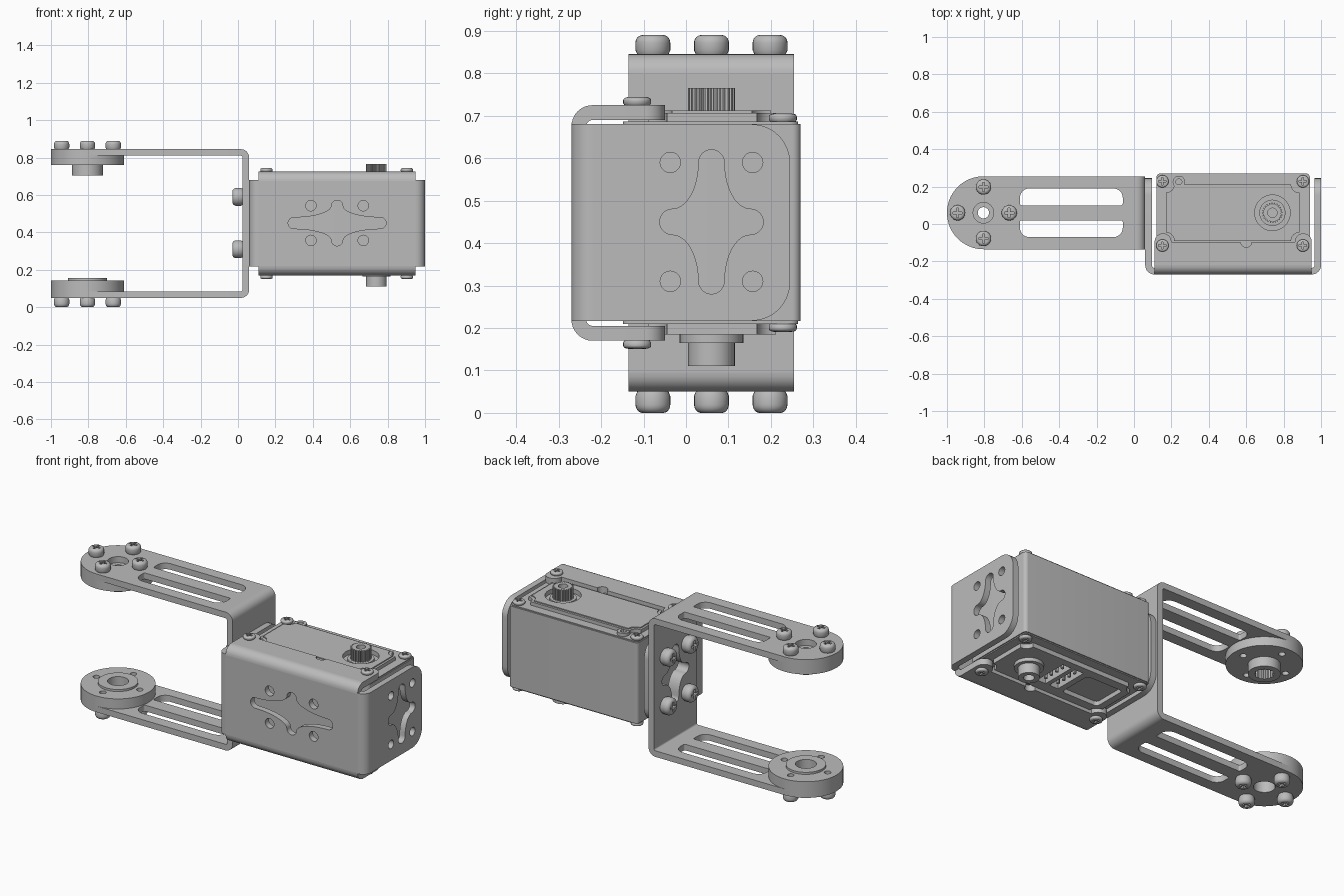
import bpy, bmesh
from math import sin, cos, pi, radians
from mathutils import Matrix, Vector

cube = bpy.data.objects.get("Cube")
if cube:
    bpy.data.objects.remove(cube)

grey = bpy.data.materials.new("metal_grey")
grey.use_nodes = True
grey.diffuse_color = (0.5, 0.5, 0.5, 1)
grey.node_tree.nodes["Principled BSDF"].inputs["Base Color"].default_value = (0.5, 0.5, 0.5, 1)

CY, CZ = 0.06, 0.45      # shared centre lines
HORN_X, GEAR_X = -0.805, 0.74
T = 0.035                # sheet thickness
AXES = {"x": ((0, 1, 0), (0, 0, 1), (1, 0, 0)),
        "y": ((1, 0, 0), (0, 0, 1), (0, 1, 0)),
        "z": ((1, 0, 0), (0, 1, 0), (0, 0, 1))}


# ---- outline helpers
def arc(cx, cy, r, a0, a1, n=8):
    return [(cx + r * cos(radians(a0 + (a1 - a0) * i / n)),
             cy + r * sin(radians(a0 + (a1 - a0) * i / n))) for i in range(n + 1)]


def circle(cx, cy, r, n=32):
    return arc(cx, cy, r, 0, 360, n)[:-1]


def rrect(x0, y0, x1, y1, r_tr, r_tl, r_bl, r_br):
    pts = []
    for x, y, sx, sy, r, a in ((x1, y1, -1, -1, r_tr, 0), (x0, y1, 1, -1, r_tl, 90),
                               (x0, y0, 1, 1, r_bl, 180), (x1, y0, -1, 1, r_br, 270)):
        pts += arc(x + sx * r, y + sy * r, r, a, a + 90) if r else [(x, y)]
    return pts


def star_slot(cx, cy, a, b, r=0.03):
    """Four-armed opening with round tips and concave sides."""
    q = arc(a - r, 0, r, 0, 90, 6)
    for i in range(1, 10):
        t = radians(90) * i / 10
        q.append((a - r - (a - 2 * r) * sin(t), b - r - (b - 2 * r) * cos(t)))
    q += arc(0, b - r, r, 0, 90, 6)
    half = q + [(-x, y) for x, y in reversed(q[:-1])]
    full = half + [(x, -y) for x, y in reversed(half[1:-1])]
    return [(cx + x, cy + y) for x, y in full]


def ring_of_holes(cx, cy, dist, r):
    return [circle(cx + dist * dx, cy + dist * dy, r, 16)
            for dx, dy in ((1, 0), (0, 1), (-1, 0), (0, -1))]


# ---- solid helpers
def finish(name, mesh):
    mesh.name = name
    mesh.materials.clear()
    mesh.materials.append(grey)
    mesh.shade_smooth()
    mesh.set_sharp_from_angle(angle=radians(30))


def place(name, mesh, matrix=Matrix()):
    ob = bpy.data.objects.new(name, mesh)
    ob.matrix_world = matrix
    bpy.context.collection.objects.link(ob)
    return ob


def baked(ob):
    bpy.context.view_layer.update()
    dg = bpy.context.evaluated_depsgraph_get()
    return bpy.data.meshes.new_from_object(ob.evaluated_get(dg))


def prism(name, loops, lo, hi, axis="z"):
    """Extrude an outline (first loop) with holes (other loops) along an axis."""
    cu = bpy.data.curves.new(name, "CURVE")
    cu.dimensions, cu.fill_mode, cu.extrude = "2D", "BOTH", (hi - lo) / 2
    for pts in loops:
        sp = cu.splines.new("POLY")
        sp.points.add(len(pts) - 1)
        for p, (u, v) in zip(sp.points, pts):
            p.co = (u, v, 0, 1)
        sp.use_cyclic_u = True
    temp = place(name + "_temp", cu)
    mesh = baked(temp)
    bpy.data.objects.remove(temp)
    m = Matrix(AXES[axis]).transposed().to_4x4()
    m.translation = Vector(AXES[axis][2]) * (lo + hi) / 2
    bm = bmesh.new()
    bm.from_mesh(mesh)
    bm.transform(m)
    bmesh.ops.remove_doubles(bm, verts=bm.verts, dist=1e-5)
    bmesh.ops.recalc_face_normals(bm, faces=bm.faces)
    bm.to_mesh(mesh)
    bm.free()
    finish(name, mesh)
    return place(name, mesh)


def bend(name, cx, cy, r, a0, lo, hi, axis):
    loop = arc(cx, cy, r, a0, a0 + 90) + arc(cx, cy, r - T, a0 + 90, a0)
    prism(name, [loop], lo, hi, axis)


# ---- screw head shared by all screws: domed, with a cross recess
def make_screw():
    bm = bmesh.new()
    prof = [(0, 0), (0.9, 0), (1, 0.2)] + arc(0.6, 0.6, 0.4, 0, 90, 6) + [(0, 1)]
    vs = [bm.verts.new((x, 0, z)) for x, z in prof]
    es = [bm.edges.new(p) for p in zip(vs, vs[1:])]
    bmesh.ops.spin(bm, geom=vs + es, cent=(0, 0, 0), axis=(0, 0, 1), angle=2 * pi, steps=28)
    bmesh.ops.remove_doubles(bm, verts=bm.verts, dist=1e-4)
    bmesh.ops.recalc_face_normals(bm, faces=bm.faces)
    mesh = bpy.data.meshes.new("screw_blank")
    bm.to_mesh(mesh)
    bm.free()
    blank = place("screw_blank", mesh)
    a, b = 0.6, 0.13
    plus = [(a, -b), (a, b), (b, b), (b, a), (-b, a), (-b, b),
            (-a, b), (-a, -b), (-b, -b), (-b, -a), (b, -a), (b, -b)]
    cutter = prism("recess_cutter", [plus], 0.45, 1.3)
    cutter.hide_render = True
    mod = blank.modifiers.new("recess", "BOOLEAN")
    mod.operation, mod.object, mod.solver = "DIFFERENCE", cutter, "EXACT"
    out = baked(blank)
    bpy.data.objects.remove(blank)
    bpy.data.objects.remove(cutter)
    finish("screw", out)
    return out


SCREW = make_screw()


def screw(name, loc, r, h, direction=(0, 0, 1)):
    rot = Vector(direction).to_track_quat("Z", "Y").to_matrix().to_4x4()
    place(name, SCREW, Matrix.Translation(loc) @ rot @ Matrix.Diagonal((r, r, h, 1)))


# ---- long U bracket: two slotted arms, bends and web
y0, y1, R = CY - 0.195, CY + 0.195, 0.045
arm = [(0.06 - R, y0), (0.06 - R, y1)] + arc(HORN_X, CY, 0.195, 90, 270, 32)
arm_holes = [circle(HORN_X, CY, 0.055),
             rrect(-0.61, 0.10, -0.06, 0.19, 0.05, 0.05, 0.01, 0.01),
             rrect(-0.61, -0.07, -0.06, 0.02, 0.01, 0.01, 0.05, 0.05)]
for name, lo in (("upper", 0.81), ("lower", 0.05)):
    prism(name + "_arm", [arm] + arm_holes, lo, lo + T)
bend("upper_arm_bend", 0.06 - R, 0.845 - R, R, 0, y0, y1, "y")
bend("lower_arm_bend", 0.06 - R, 0.05 + R, R, 270, y0, y1, "y")

side_holes = [star_slot(CY, CZ, 0.122, 0.17)]
side_points = [(y, z) for y in (CY - 0.097, CY + 0.097) for z in (CZ - 0.14, CZ + 0.14)]
side_holes += [circle(y, z, 0.024, 20) for y, z in side_points]
prism("web", [rrect(y0, 0.05 + R, y1, 0.845 - R, 0, 0, 0, 0)] + side_holes, 0.06 - T, 0.06, "x")
for y, z in side_points:
    screw("web_screw", (0.06 - T, y, z), 0.048, 0.055, (-1, 0, 0))

# ---- horns and their screws
small = ring_of_holes(HORN_X, CY, 0.138, 0.018)
disc = circle(HORN_X, CY, 0.195, 64)
prism("upper_horn_disc", [disc, circle(HORN_X, CY, 0.03)] + small, 0.76, 0.81)
spline_hole = [p for i in range(24) for p in
               arc(HORN_X, CY, 0.05 if i % 2 else 0.044, i * 15, i * 15 + 9, 1)]
prism("upper_horn_hub", [circle(HORN_X, CY, 0.082, 48), spline_hole], 0.705, 0.76)
prism("lower_horn_disc", [disc, circle(HORN_X, CY, 0.055)] + small, 0.085, 0.143)
prism("lower_horn_ring", [circle(HORN_X, CY, 0.105, 48), circle(HORN_X, CY, 0.055)], 0.143, 0.155)
for dx, dy in ((1, 0), (0, 1), (-1, 0), (0, -1)):
    x, y = HORN_X + 0.138 * dx, CY + 0.138 * dy
    screw("upper_horn_screw", (x, y, 0.845), 0.041, 0.045)
    screw("lower_horn_screw", (x, y, 0.05), 0.041, 0.05, (0, 0, -1))

# ---- motor bracket: front plate, two sides and two flanges
F, B = -0.27, 0.05
front_holes = [star_slot(0.53, CZ, 0.262, 0.122)]
front_holes += [circle(x, z, 0.028, 24) for x in (0.39, 0.67) for z in (0.357, 0.543)]
prism("front_plate", [rrect(0.11, 0.22, 0.95, 0.675, 0, 0, 0, 0)] + front_holes, F, F + T, "y")
side = rrect(F + B, 0.217, 0.245, 0.68, 0.09, 0, 0, 0.09)
for name, lo, bx, a in (("right", 0.06, 0.11, 180), ("left", 0.965, 0.95, 270)):
    prism(name + "_side_plate", [side] + side_holes, lo, lo + T, "x")
    bend(name + "_side_bend", bx, F + B, B, a, 0.217, 0.68, "z")
ear_l = arc(0.155, -0.095, 0.045, 180, 0, 12)
notch = arc(0.6, -0.095, 0.03, 180, 360)
ear_r = arc(0.905, -0.095, 0.045, 180, 0, 12)
flange = [(0.11, F + B)] + ear_l + notch + ear_r + [(0.95, F + B)]
for name, lo, bz, a in (("top", 0.69, 0.675, 90), ("bottom", 0.17, 0.22, 180)):
    prism(name + "_flange", [flange], lo, lo + T)
    prism_axis_swap = [(y, z) for y, z in arc(F + B, bz, B, a, a + 90)
                       + arc(F + B, bz, B - T, a + 90, a)]
    prism(name + "_flange_bend", [prism_axis_swap], 0.11, 0.95, "x")

# ---- motor case with socket pockets underneath
def case_outline(inset):
    return rrect(0.12 + inset, -0.155 + inset, 0.94 - inset, 0.27 - inset, *[0.02] * 4)


sockets = [rrect(x, -0.03, x + 0.055, 0.17, 0, 0, 0, 0) for x in (0.475, 0.555)]
prism("case_body", [case_outline(0)], 0.26, 0.68)
prism("case_base", [case_outline(0)] + sockets, 0.216, 0.26)
prism("case_top_edge", [case_outline(0.006)], 0.68, 0.686)
prism("case_bottom_edge", [case_outline(0.006)] + sockets, 0.21, 0.216)
for sx in (0.5025, 0.5825):
    for i in range(4):
        prism("socket_pin", [circle(sx, 0.005 + 0.043 * i, 0.009, 8)], 0.19, 0.26)

# ---- raised covers, scooped at the corners to clear the screws
def cover_outline(d=0):
    xa, xb, ya, yb, r = 0.17 + d, 0.885 - d, -0.09 + d, 0.212 - d, 0.045
    return (arc(xa, ya, r, 90, 0) + arc(xb, ya, r, 180, 90)
            + arc(xb, yb, r, 270, 180) + arc(xa, yb, r, 360, 270))


gear_well = circle(GEAR_X, CY, 0.095, 40)
prism("top_cover", [cover_outline(), gear_well], 0.686, 0.706)
prism("top_cover_step", [cover_outline(0.012), gear_well], 0.706, 0.712)
prism("bottom_cover", [cover_outline()] + sockets
      + [rrect(0.21, -0.04, 0.44, 0.16, *[0.02] * 4)], 0.185, 0.21)
prism("wire_boss", [circle(0.24, 0.225, 0.033), circle(0.24, 0.225, 0.016)], 0.686, 0.704)

# ---- output gear and opposite idler hub
prism("gear_collar", [circle(GEAR_X, CY, 0.07, 40)], 0.68, 0.7)
teeth = [p for i in range(24) for p in
         (arc(GEAR_X, CY, 0.055, i * 15, i * 15 + 5, 1)
          + arc(GEAR_X, CY, 0.047, i * 15 + 7.5, i * 15 + 12.5, 1))]
prism("output_gear", [teeth, circle(GEAR_X, CY, 0.025)], 0.7, 0.765)
prism("idler_flange", [circle(GEAR_X, CY, 0.075, 40)], 0.165, 0.19)
prism("idler_hub", [circle(GEAR_X, CY, 0.055, 40), circle(GEAR_X, CY, 0.028)], 0.11, 0.165)

# ---- case screws: front ones sit on the flanges
for x in (0.152, 0.903):
    for y, top, low in ((-0.115, 0.725, 0.17), (0.228, 0.686, 0.21)):
        screw("case_top_screw", (x, y, top), 0.033, 0.019)
        screw("case_bottom_screw", (x, y, low), 0.033, 0.019, (0, 0, -1))
